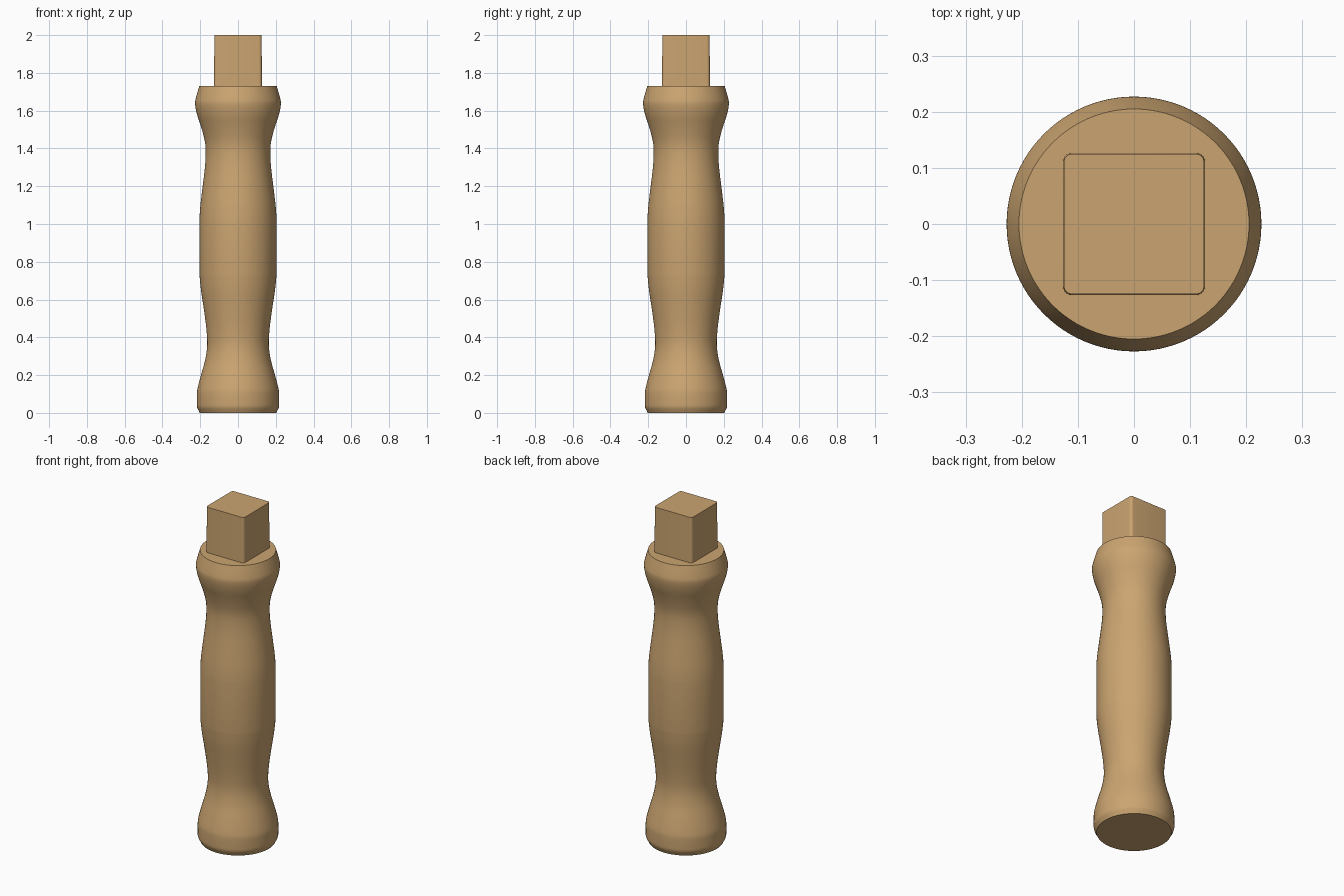
import bpy, bmesh, math
from mathutils import Vector

if "Cube" in bpy.data.objects:
    bpy.data.objects.remove(bpy.data.objects["Cube"])

wood = bpy.data.materials.new("light_wood")
wood.diffuse_color = (0.60, 0.375, 0.165, 1)
wood.use_nodes = True
wood.node_tree.nodes["Principled BSDF"].inputs["Base Color"].default_value = wood.diffuse_color


def finish(name, bm, angle):
    bmesh.ops.recalc_face_normals(bm, faces=bm.faces[:])
    me = bpy.data.meshes.new(name)
    bm.to_mesh(me)
    bm.free()
    me.materials.append(wood)
    ob = bpy.data.objects.new(name, me)
    bpy.context.collection.objects.link(ob)
    bpy.ops.object.select_all(action='DESELECT')
    ob.select_set(True)
    bpy.context.view_layer.objects.active = ob
    bpy.ops.object.shade_smooth_by_angle(angle=math.radians(angle))
    return ob


def loft(rings):
    """Closed skin through equal-length rings of points, capped at both ends."""
    bm = bmesh.new()
    loops = [[bm.verts.new(p) for p in r] for r in rings]
    n = len(loops[0])
    for a, b in zip(loops, loops[1:]):
        for i in range(n):
            j = (i + 1) % n
            bm.faces.new((a[i], a[j], b[j], b[i]))
    bm.faces.new(loops[0][::-1])
    bm.faces.new(loops[-1])
    return bm


def smooth_curve(pts, steps=4):
    """Catmull-Rom curve through (radius, z) points."""
    p = [Vector(q) for q in pts]
    p = [p[0]] + p + [p[-1]]
    out = []
    for a, b, c, d in zip(p, p[1:], p[2:], p[3:]):
        for k in range(steps):
            t = k / steps
            out.append(0.5 * (2 * b + (c - a) * t + (2 * a - 5 * b + 4 * c - d) * t * t
                              + (3 * b - a - 3 * c + d) * t ** 3))
    return out + [p[-1]]


# Turned grip: flared pommel, waist, straight swell, neck and collar
lower = [(0.218, 0.035), (0.218, 0.095), (0.214, 0.13), (0.196, 0.20), (0.174, 0.28),
         (0.163, 0.36), (0.168, 0.45), (0.181, 0.55), (0.196, 0.65), (0.204, 0.73)]
upper = [(0.204, 1.03), (0.199, 1.10), (0.187, 1.20), (0.175, 1.30), (0.171, 1.38),
         (0.176, 1.44), (0.194, 1.51), (0.217, 1.58), (0.227, 1.635), (0.222, 1.67), (0.205, 1.73)]
profile = [Vector((0.203, 0)), Vector((0.208, 0.012)), Vector((0.215, 0.023))]
profile += smooth_curve(lower) + smooth_curve(upper)
SIDES = 96
angles = [2 * math.pi * i / SIDES for i in range(SIDES)]
finish("handle_grip", loft([[(r * math.cos(a), r * math.sin(a), z) for a in angles]
                            for r, z in profile]), 40)


# Square peg with rounded upright edges
def rounded_square(h, r, z, steps=6):
    pts = []
    for q, (sx, sy) in enumerate(((1, 1), (-1, 1), (-1, -1), (1, -1))):
        for k in range(steps + 1):
            a = math.pi / 2 * (q + k / steps)
            pts.append((sx * (h - r) + r * math.cos(a), sy * (h - r) + r * math.sin(a), z))
    return pts


finish("square_peg", loft([rounded_square(0.127, 0.017, 1.70),
                           rounded_square(0.125, 0.015, 2.0)]), 40)
